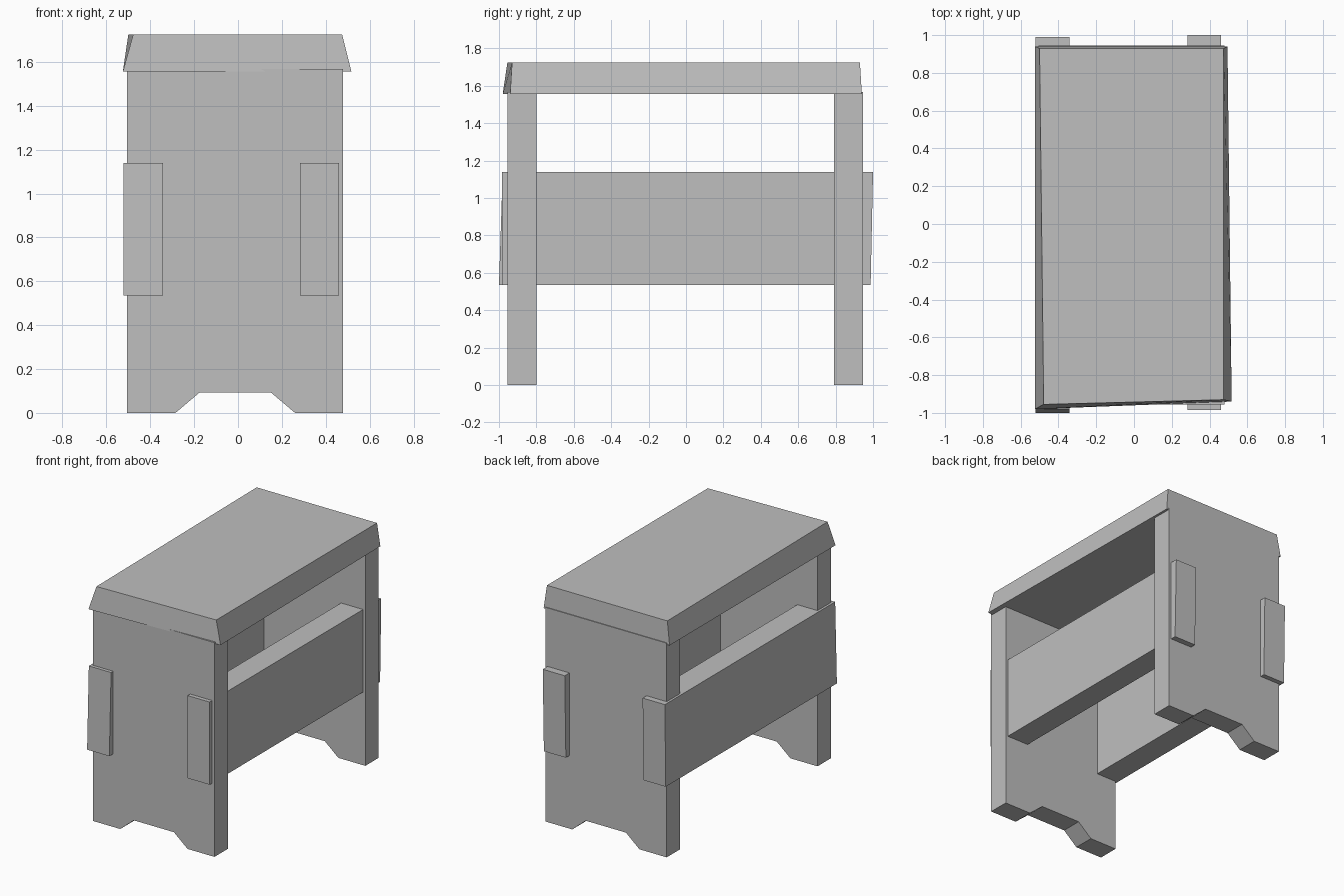
import bpy
import bmesh

cube = bpy.data.objects.get("Cube")
if cube:
    bpy.data.objects.remove(cube, do_unlink=True)

grey = bpy.data.materials.new("plain_grey")
grey.use_nodes = True
GREY = (0.52, 0.52, 0.52, 1)
grey.diffuse_color = GREY
grey.node_tree.nodes["Principled BSDF"].inputs["Base Color"].default_value = GREY


def loft(name, start, end):
    """Solid between two matching outlines."""
    bm = bmesh.new()
    a = [bm.verts.new(p) for p in start]
    b = [bm.verts.new(p) for p in end]
    n = len(a)
    bm.faces.new(a)
    bm.faces.new(b[::-1])
    for i in range(n):
        j = (i + 1) % n
        bm.faces.new((a[i], b[i], b[j], a[j]))
    bmesh.ops.recalc_face_normals(bm, faces=bm.faces)
    mesh = bpy.data.meshes.new(name)
    bm.to_mesh(mesh)
    bm.free()
    mesh.materials.append(grey)
    obj = bpy.data.objects.new(name, mesh)
    bpy.context.collection.objects.link(obj)
    return obj


# End panels with a notch between the feet
panel = [(-0.505, 0), (-0.285, 0), (-0.175, 0.093), (0.15, 0.093),
         (0.26, 0), (0.478, 0), (0.478, 1.568), (-0.505, 1.568)]
for name, y0, y1 in (("front_panel", -0.955, -0.80), ("back_panel", 0.79, 0.945)):
    loft(name, [(x, y0, z) for x, z in panel], [(x, y1, z) for x, z in panel])

# Side rails passing through the panels, with slightly skewed ends
rails = (("right_rail", -0.522, -0.342, (-1.0, 0.98), (-0.98, 0.99)),
         ("left_rail", 0.282, 0.46, (-0.985, 0.987), (-0.985, 1.0)))
for name, x0, x1, low, high in rails:
    side = [(low[0], 0.535), (low[1], 0.535), (high[1], 1.14), (high[0], 1.14)]
    loft(name, [(x0, y, z) for y, z in side], [(x1, y, z) for y, z in side])

# Seat board with bevelled, slightly uneven edges
bottom = [(-0.525, -0.98), (0.517, -0.94), (0.495, 0.94), (-0.525, 0.94)]
top = [(-0.478, -0.955), (0.475, -0.93), (0.475, 0.93), (-0.5, 0.93)]
loft("seat", [(x, y, 1.555) for x, y in bottom], [(x, y, 1.724) for x, y in top])
